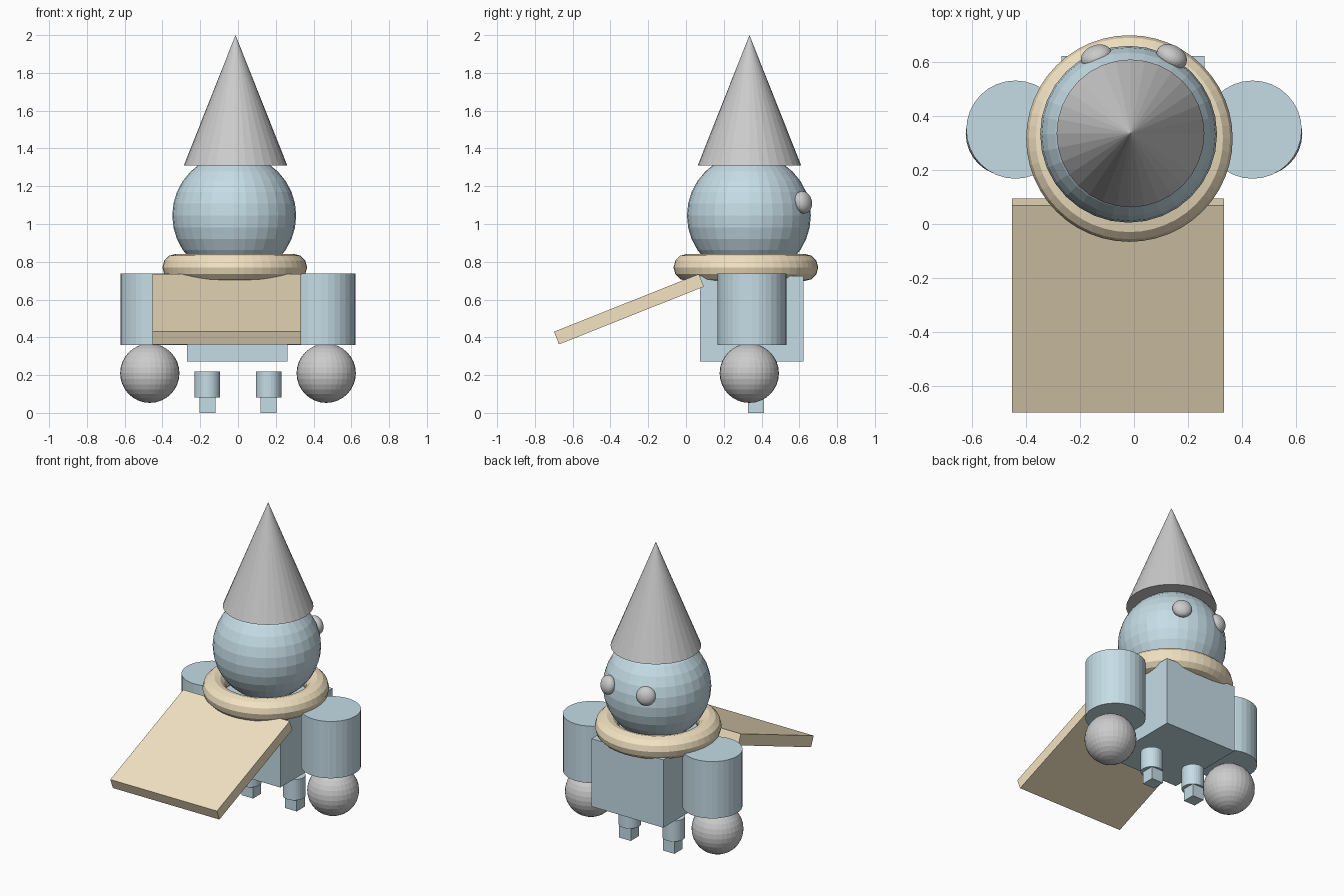
import bpy
from math import radians
from mathutils import Vector

if "Cube" in bpy.data.objects:
    bpy.data.objects.remove(bpy.data.objects["Cube"])


def material(name, rgb):
    m = bpy.data.materials.new(name)
    m.diffuse_color = (*rgb, 1)
    m.use_nodes = True
    m.node_tree.nodes["Principled BSDF"].inputs["Base Color"].default_value = m.diffuse_color
    return m


BLUE = material("blue", (0.56, 0.72, 0.79))
TAN = material("tan", (0.90, 0.77, 0.54))


def finish(name, mat=None):
    ob = bpy.context.object
    ob.name = name
    if mat:
        ob.data.materials.append(mat)
    return ob


def box(name, loc, size, mat, rot=(0, 0, 0)):
    bpy.ops.mesh.primitive_cube_add(size=1, location=loc, rotation=rot)
    ob = finish(name, mat)
    ob.scale = size
    return ob


def ball(name, loc, r, mat=None):
    bpy.ops.mesh.primitive_uv_sphere_add(segments=32, ring_count=16, radius=r, location=loc)
    return finish(name, mat)


def cylinder(name, x, y, z0, z1, r, mat):
    bpy.ops.mesh.primitive_cylinder_add(vertices=32, radius=r, depth=z1 - z0,
                                        location=(x, y, (z0 + z1) / 2))
    return finish(name, mat)


# Hat, head and collar
bpy.ops.mesh.primitive_cone_add(vertices=32, radius1=0.274, depth=0.69,
                                location=(-0.013, 0.336, 1.655))
finish("hat")
HEAD = Vector((-0.02, 0.333, 1.045))
ball("head", HEAD, 0.328, BLUE)
bpy.ops.mesh.primitive_torus_add(major_segments=48, minor_segments=12, major_radius=0.311,
                                 minor_radius=0.072, location=(-0.017, 0.317, 0.77))
finish("collar", TAN)

# Torso and the sloping cape
box("torso", (-0.004, 0.348, 0.498), (0.53, 0.55, 0.452), BLUE)
box("cape", (-0.059, -0.302, 0.549), (0.786, 0.826, 0.072), TAN, (radians(21.7), 0, 0))

# Paired parts
for side, s in (("left", -1), ("right", 1)):
    cylinder(side + "_arm", s * 0.44, 0.35, 0.36, 0.739, 0.182, BLUE)
    ball(side + "_hand", (s * 0.467, 0.335, 0.21), 0.157)
    cylinder(side + "_leg", s * 0.162, 0.36, 0.082, 0.22, 0.068, BLUE)
    box(side + "_foot", (s * 0.161, 0.37, 0.0425), (0.085, 0.085, 0.085), BLUE)
    # Eyes are flattened along the head's surface normal
    loc = Vector((s * 0.14, 0.62, 1.115))
    eye = ball(side + "_eye", loc, 0.06)
    eye.scale.z = 0.7
    eye.rotation_euler = (loc - HEAD).to_track_quat('Z', 'Y').to_euler()
